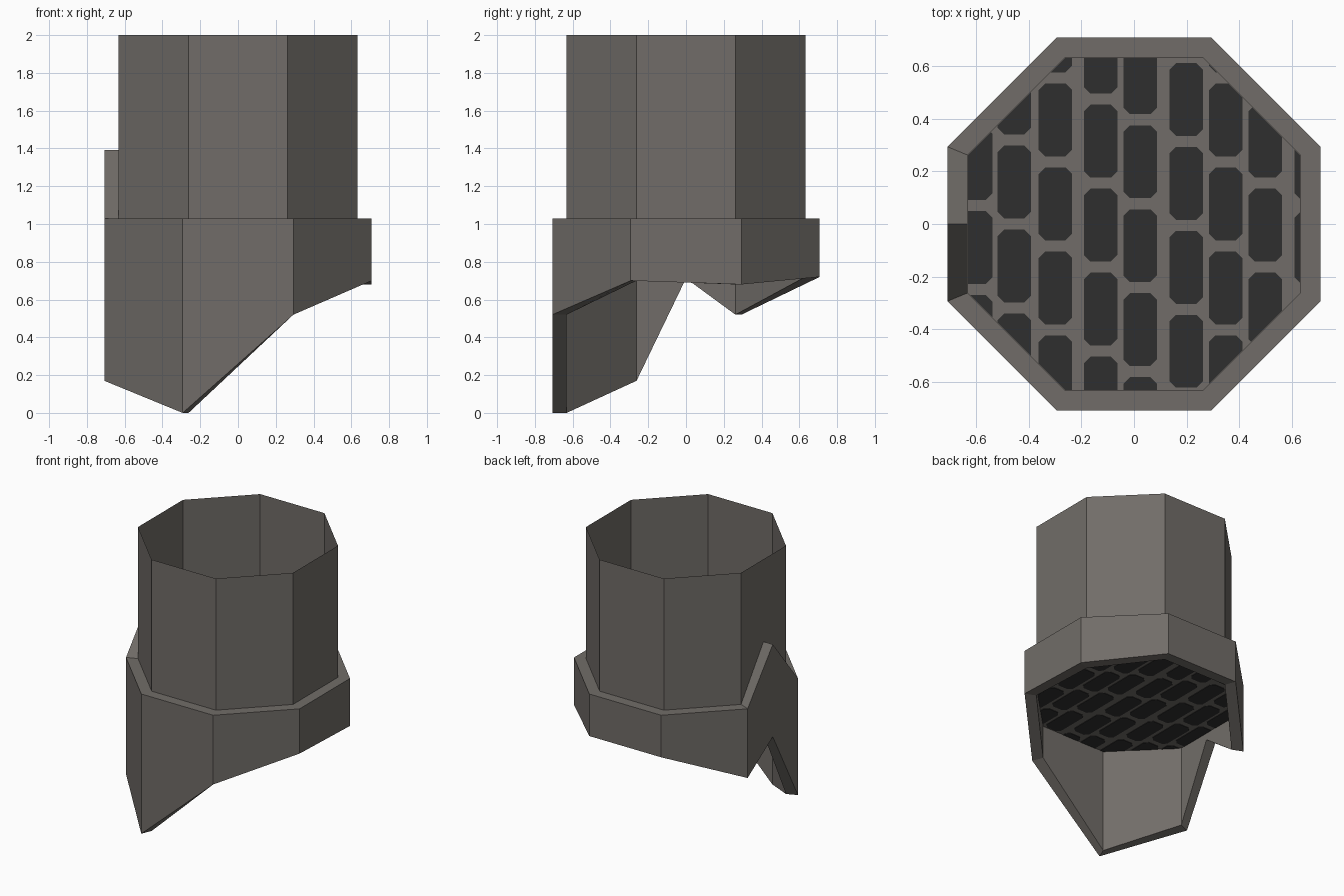
import bpy, bmesh, math
from mathutils import Vector

if "Cube" in bpy.data.objects:
    bpy.data.objects.remove(bpy.data.objects["Cube"])

RI, RO = 0.632, 0.708          # apothems of the tube and of the collar
FLOOR_Z = 0.763
T = math.tan(math.pi / 8)


def material(name, rgb):
    m = bpy.data.materials.new(name)
    m.diffuse_color = (*rgb, 1)
    m.use_nodes = True
    m.node_tree.nodes["Principled BSDF"].inputs["Base Color"].default_value = m.diffuse_color
    return m


grey = material("warm_grey", (0.165, 0.152, 0.138))
dark = material("dark_grating", (0.028, 0.028, 0.028))


def make_object(name, bm, mat):
    me = bpy.data.meshes.new(name)
    bm.to_mesh(me)
    bm.free()
    me.materials.append(mat)
    ob = bpy.data.objects.new(name, me)
    bpy.context.collection.objects.link(ob)
    return ob


def octagon(apothem):
    """Counter-clockwise corners, starting at the left end of the front side."""
    r = apothem / math.cos(math.pi / 8)
    return [(r * math.cos(a), r * math.sin(a))
            for a in (math.radians(-112.5 + 45 * i) for i in range(8))]


def ring(bm, pts, zs):
    return [bm.verts.new((x, y, z)) for (x, y), z in zip(pts, zs)]


def bridge(bm, a, b):
    n = len(a)
    for i in range(n):
        j = (i + 1) % n
        bm.faces.new((a[i], a[j], b[j], b[i]))


# upper tube: open, single-sheet octagonal wall
bm = bmesh.new()
pts = octagon(RI)
bridge(bm, ring(bm, pts, [FLOOR_Z] * 8), ring(bm, pts, [2.0] * 8))
make_object("upper_tube", bm, grey)

# broken collar: ragged lower edge, peak and notch in the middle of the left side
low = [0.0, 0.52, 0.70, 0.68, 0.72, 0.72, 0.52, 0.712, 0.17]
high = [1.03] * 7 + [1.393, 1.03]


def with_left_middle(apothem):
    p = octagon(apothem)
    return p[:7] + [(-apothem, 0)] + p[7:]


bm = bmesh.new()
outer, inner = with_left_middle(RO), with_left_middle(RI)
ob_, ot = ring(bm, outer, low), ring(bm, outer, high)
ib, it = ring(bm, inner, low), ring(bm, inner, high)
im = ring(bm, inner, [FLOOR_Z] * 9)
bridge(bm, ob_, ot)      # outside
bridge(bm, ot, it)       # top rim
bridge(bm, ib, ob_)      # bottom rim
bridge(bm, im, ib)       # inside, up to the floor
make_object("broken_collar", bm, grey)

# floor sheet
bm = bmesh.new()
bm.faces.new(ring(bm, octagon(RI), [FLOOR_Z] * 8))
make_object("floor", bm, grey)

# dark slots in staggered columns: (left x, y of one gap)
columns = [(-0.665, 0.07), (-0.518, 0.0), (-0.362, -0.083), (-0.19, 0.155),
           (-0.04, 0.077), (0.135, -0.005), (0.285, -0.083), (0.435, 0.155),
           (0.61, 0.07)]
W, PITCH, GAP, C = 0.127, 0.319, 0.042, 0.025
bm = bmesh.new()
for x0, gap_y in columns:
    for k in range(-4, 4):
        y0 = gap_y + k * PITCH + GAP / 2
        x1, y1 = x0 + W, y0 + PITCH - GAP
        shape = [(x0 + C, y0), (x1 - C, y0), (x1, y0 + C), (x1, y1 - C),
                 (x1 - C, y1), (x0 + C, y1), (x0, y1 - C), (x0, y0 + C)]
        bm.faces.new(ring(bm, shape, [FLOOR_Z] * 8))
# trim the slots to the octagon
for i in range(8):
    n = Vector((math.cos(i * math.pi / 4), math.sin(i * math.pi / 4), 0))
    bmesh.ops.bisect_plane(bm, geom=bm.verts[:] + bm.edges[:] + bm.faces[:],
                           plane_co=n * (RI - 0.001), plane_no=n, clear_outer=True)
slots = make_object("floor_slots", bm, dark)
mod = slots.modifiers.new("thickness", 'SOLIDIFY')
mod.thickness = 0.006
mod.offset = 0
